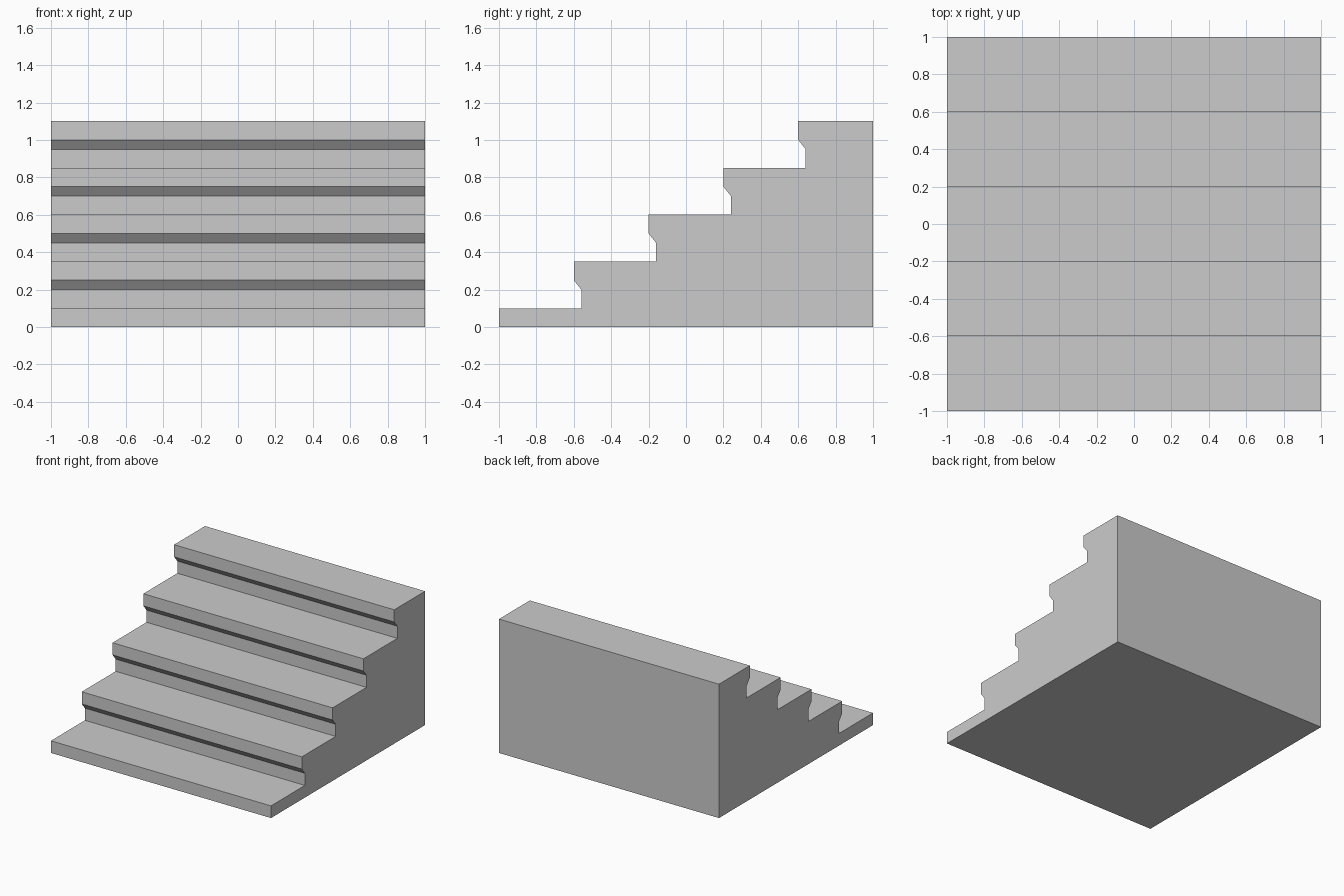
import bpy, bmesh

if "Cube" in bpy.data.objects:
    bpy.data.objects.remove(bpy.data.objects["Cube"])

WIDTH, RUN, RISE, NOSE, LIP = 2.0, 0.4, 0.25, 0.1, 0.04
STEPS = 5

# Side profile (y, z): lowest tread, then a recessed riser and bevelled nosing per step
profile = [(-1.0, 0.0), (-1.0, NOSE)]
for i in range(1, STEPS):
    y, z = -1.0 + i * RUN, i * RISE
    profile += [(y + LIP, z - RISE + NOSE), (y + LIP, z - 0.05),
                (y, z), (y, z + NOSE)]
profile += [(1.0, (STEPS - 1) * RISE + NOSE), (1.0, 0.0)]

# Extrude the profile across the width
bm = bmesh.new()
side = bm.faces.new([bm.verts.new((-WIDTH / 2, y, z)) for y, z in profile])
ext = bmesh.ops.extrude_face_region(bm, geom=[side], use_keep_orig=True)
bmesh.ops.translate(bm, vec=(WIDTH, 0, 0),
                    verts=[g for g in ext["geom"] if isinstance(g, bmesh.types.BMVert)])
bmesh.ops.recalc_face_normals(bm, faces=bm.faces)

mesh = bpy.data.meshes.new("staircase")
bm.to_mesh(mesh)
bm.free()
bpy.context.collection.objects.link(bpy.data.objects.new("staircase", mesh))
